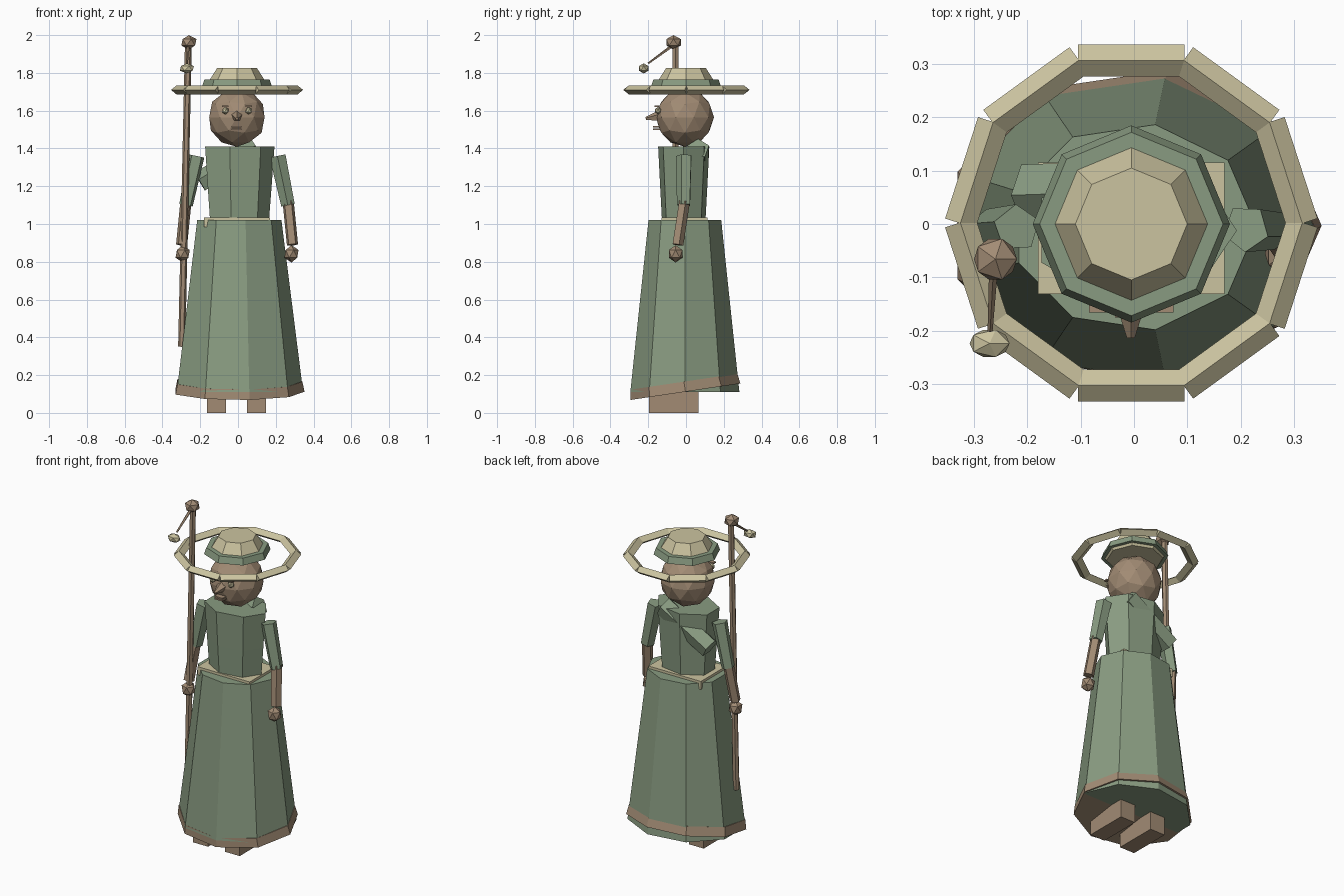
import bpy, bmesh, math
from mathutils import Vector, Matrix

cube = bpy.data.objects.get("Cube")
if cube:
    bpy.data.objects.remove(cube, do_unlink=True)


def material(name, rgb):
    m = bpy.data.materials.new(name)
    m.use_nodes = True
    m.diffuse_color = (*rgb, 1)
    m.node_tree.nodes["Principled BSDF"].inputs["Base Color"].default_value = (*rgb, 1)
    return m


green = material("sage green", (0.25, 0.33, 0.22))
brown = material("warm brown", (0.36, 0.26, 0.175))
cream = material("straw cream", (0.60, 0.55, 0.35))


def finish(name, bm, mat, matrix):
    bm.transform(matrix)
    bmesh.ops.recalc_face_normals(bm, faces=bm.faces)
    mesh = bpy.data.meshes.new(name)
    bm.to_mesh(mesh)
    bm.free()
    mesh.materials.append(mat)
    ob = bpy.data.objects.new(name, mesh)
    bpy.context.collection.objects.link(ob)
    return ob


def box(name, mat, center, size):
    bm = bmesh.new()
    bmesh.ops.create_cube(bm, size=1)
    return finish(name, bm, mat, Matrix.Translation(center) @ Matrix.Diagonal((*size, 1)))


def ball(name, mat, center, radii, detail=1):
    bm = bmesh.new()
    bmesh.ops.create_icosphere(bm, subdivisions=detail, radius=1)
    return finish(name, bm, mat, Matrix.Translation(center) @ Matrix.Diagonal((*radii, 1)))


def frustum(name, mat, sides, rings, center=(0, 0), squash=1, start=0, tilt=0):
    """Stacked rings of (radius, z), capped at both ends and tilted about x."""
    bm = bmesh.new()
    loops = []
    for r, z in rings:
        angles = [start + math.tau * i / sides for i in range(sides)]
        loops.append([bm.verts.new((r * math.cos(a), r * squash * math.sin(a), z - rings[0][1]))
                      for a in angles])
    for low, high in zip(loops, loops[1:]):
        for i in range(sides):
            j = (i + 1) % sides
            bm.faces.new((low[i], low[j], high[j], high[i]))
    bm.faces.new(loops[0])
    bm.faces.new(loops[-1])
    place = Matrix.Translation((*center, rings[0][1])) @ Matrix.Rotation(tilt, 4, 'X')
    return finish(name, bm, mat, place)


def rod(name, mat, a, b, r1, r2=None, sides=5, spin=0):
    a, b = Vector(a), Vector(b)
    bm = bmesh.new()
    bmesh.ops.create_cone(bm, cap_ends=True, segments=sides, radius1=r1,
                          radius2=r1 if r2 is None else r2, depth=(b - a).length)
    turn = (b - a).to_track_quat('Z', 'Y').to_matrix().to_4x4()
    return finish(name, bm, mat, Matrix.Translation((a + b) / 2) @ turn @ Matrix.Rotation(spin, 4, 'Z'))


# Robe: nine-sided skirt, tilted hem, belt and seven-sided torso
frustum("skirt", green, 9, [(0.345, 0.11), (0.23, 1.02)], (0, -0.006), 0.85)
frustum("hem", brown, 9, [(0.352, 0.112), (0.341, 0.166)], (0, -0.003), 0.85,
        tilt=math.radians(8.5))
box("belt", cream, (-0.005, -0.008, 1.01), (0.35, 0.246, 0.05))
frustum("torso", green, 7, [(0.165, 1.03), (0.178, 1.2), (0.193, 1.41)], (0, -0.012), 0.72)
rod("sash", green, (0.1, 0.065, 1.4), (-0.2, 0.055, 1.22), 0.06, sides=5)

# Arms, feet and facial features in pairs
for side, s in (("left", 1), ("right", -1)):
    x0 = -0.005
    rod(side + "_upper_arm", green, (x0 + s * 0.215, -0.008, 1.36),
        (x0 + s * 0.27, -0.01, 1.1), 0.045, 0.038, spin=math.pi / 2)
    rod(side + "_forearm", brown, (x0 + s * 0.27, -0.01, 1.12),
        (x0 + s * 0.293, -0.045, 0.89), 0.031)
    ball(side + "_hand", brown, (x0 + s * 0.288, -0.055, 0.842), (0.042, 0.042, 0.046))
    box(side + "_foot", brown, (-0.008 + s * 0.106, -0.065, 0.08), (0.1, 0.26, 0.16))
    ball(side + "_eye", cream, (x0 + s * 0.062, -0.148, 1.6), (0.02, 0.018, 0.02))
    box(side + "_brow", brown, (x0 + s * 0.062, -0.155, 1.624), (0.034, 0.022, 0.008))

# Head
ball("head", brown, (-0.006, -0.006, 1.565), (0.154, 0.154, 0.156), 2)
rod("nose", brown, (-0.006, -0.145, 1.57), (-0.006, -0.213, 1.558), 0.03, 0.008, sides=5)
for z in (1.502, 1.514):
    box("lip", brown, (-0.008, -0.155, z), (0.055, 0.04, 0.008))

# Hat: green band, cream lining and crown, detached outer ring
hat = (-0.005, 0)
frustum("hat_lining", cream, 8, [(0.155, 1.715), (0.165, 1.73)], hat, start=math.pi / 2)
frustum("hat_band", green, 8, [(0.185, 1.728), (0.172, 1.766)], hat, start=math.pi / 2)
frustum("hat_crown", cream, 8, [(0.147, 1.76), (0.105, 1.826)], hat, start=math.pi / 2)
for k in range(10):
    a = math.pi / 2 + math.tau * k / 10
    mid = Vector((-0.005 + 0.305 * math.cos(a), 0.002 + 0.305 * math.sin(a), 1.71))
    along = Vector((-math.sin(a), math.cos(a), 0)) * 0.1
    seg = rod("hat_ring_segment", cream, mid - along, mid + along, 0.03, sides=4)
    # Flatten the diamond section vertically
    for v in seg.data.vertices:
        v.co.z = 1.71 + (v.co.z - 1.71) * 0.78

# Staff with knob, thin branch and hanging bulb
rod("staff", brown, (-0.298, -0.055, 0.35), (-0.263, -0.055, 1.95), 0.019, 0.018, sides=6)
ball("staff_knob", brown, (-0.26, -0.066, 1.962), (0.045, 0.045, 0.038))
rod("staff_branch", brown, (-0.263, -0.07, 1.945), (-0.27, -0.2, 1.85), 0.009, 0.005)
ball("staff_bulb", cream, (-0.271, -0.224, 1.824), (0.042, 0.03, 0.027))
